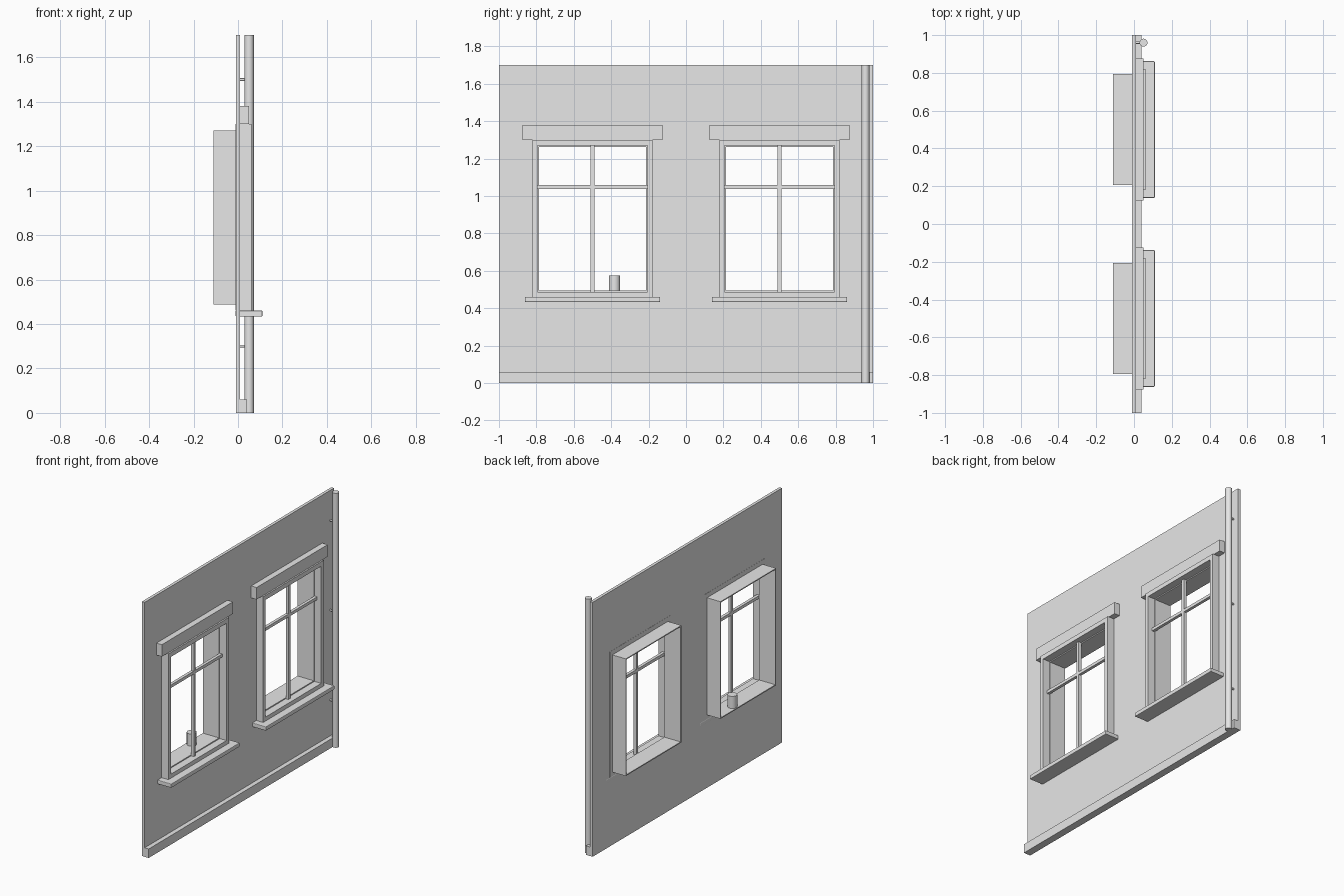
import bpy
from math import pi
from mathutils import Euler, Matrix, Vector

if "Cube" in bpy.data.objects:
    bpy.data.objects.remove(bpy.data.objects["Cube"])

grey = bpy.data.materials.new("light_grey")
grey.use_nodes = True
grey.diffuse_color = (0.8, 0.8, 0.8, 1)
grey.node_tree.nodes["Principled BSDF"].inputs["Base Color"].default_value = (0.8, 0.8, 0.8, 1)


def box(name, x, y, z, bevel=0):
    """Box from (min, max) pairs."""
    bpy.ops.mesh.primitive_cube_add(size=1)
    ob = bpy.context.object
    ob.name = name
    for v in ob.data.vertices:
        v.co = Vector([(lo + hi) / 2 + c * (hi - lo) for c, (lo, hi) in zip(v.co, (x, y, z))])
    ob.data.materials.append(grey)
    if bevel:
        mod = ob.modifiers.new("soft_edges", "BEVEL")
        mod.width, mod.segments = bevel, 2
    return ob


def rod(name, radius, start, end, sides):
    """Round bar between two points."""
    start, end = Vector(start), Vector(end)
    axis = end - start
    bpy.ops.mesh.primitive_cylinder_add(
        vertices=sides, radius=radius, depth=axis.length,
        location=(start + end) / 2, rotation=axis.to_track_quat("Z", "Y").to_euler())
    ob = bpy.context.object
    ob.name = name
    ob.data.materials.append(grey)
    bpy.ops.object.shade_smooth_by_angle()
    return ob


def pierced_slab(name, x, outlines):
    """Slab of thickness x in the yz plane; the first rectangle is the outside, the rest are holes."""
    curve = bpy.data.curves.new(name, "CURVE")
    curve.dimensions, curve.fill_mode = "2D", "BOTH"
    curve.extrude = (x[1] - x[0]) / 2
    for (y0, y1), (z0, z1) in outlines:
        spline = curve.splines.new("POLY")
        spline.points.add(3)
        for p, (y, z) in zip(spline.points, ((y0, z0), (y1, z0), (y1, z1), (y0, z1))):
            p.co = (y, z, 0, 1)
        spline.use_cyclic_u = True
    temp = bpy.data.objects.new("temp", curve)
    bpy.context.collection.objects.link(temp)
    graph = bpy.context.evaluated_depsgraph_get()
    mesh = bpy.data.meshes.new_from_object(temp.evaluated_get(graph))
    bpy.data.objects.remove(temp)
    turn = Euler((pi / 2, 0, pi / 2)).to_matrix().to_4x4()
    mesh.transform(Matrix.Translation(((x[0] + x[1]) / 2, 0, 0)) @ turn)
    mesh.materials.clear()
    mesh.materials.append(grey)
    for poly in mesh.polygons:
        poly.use_smooth = False
        poly.material_index = 0
    ob = bpy.data.objects.new(name, mesh)
    bpy.context.collection.objects.link(ob)
    return ob


def span(centre, half):
    return (centre - half, centre + half)


# Wall with two openings, and its plinth
opening_z = (0.487, 1.27)
windows = {"right": -0.5, "left": 0.5}
pierced_slab("wall", (-0.01, 0.01),
             [((-1, 1), (0, 1.7))] + [(span(c, 0.293), opening_z) for c in windows.values()])
box("plinth", (0.01, 0.04), (-1, 1), (0, 0.06))

# Windows
for side, c in windows.items():
    inner = (span(c, 0.293), opening_z)
    pierced_slab(side + "_window_frame", (-0.011, 0.06), [(span(c, 0.32), (0.46, 1.30)), inner])
    pierced_slab(side + "_window_reveal", (-0.11, 0.01),
                 [inner, (span(c, 0.286), (0.494, 1.263))])
    box(side + "_window_mullion", (0.01, 0.03), span(c, 0.01), opening_z)
    box(side + "_window_transom", (0.01, 0.03), span(c, 0.293), span(1.048, 0.01))
    box(side + "_window_lintel", (0.005, 0.05), span(c, 0.375), (1.30, 1.38))
    box(side + "_window_sill", (-0.011, 0.11), span(c, 0.362), (0.433, 0.46), bevel=0.004)

# Pot standing in one window
rod("pot", 0.03, (-0.075, -0.382, 0.494), (-0.075, -0.382, 0.575), 24)

# Drainpipe and its wall pins
rod("drainpipe", 0.021, (0.05, 0.96, 0), (0.05, 0.96, 1.7), 24)
for i, z in enumerate((0.3, 0.9, 1.5)):
    rod(f"drainpipe_pin_{i + 1}", 0.006, (0.005, 0.96, z), (0.04, 0.96, z), 12)
